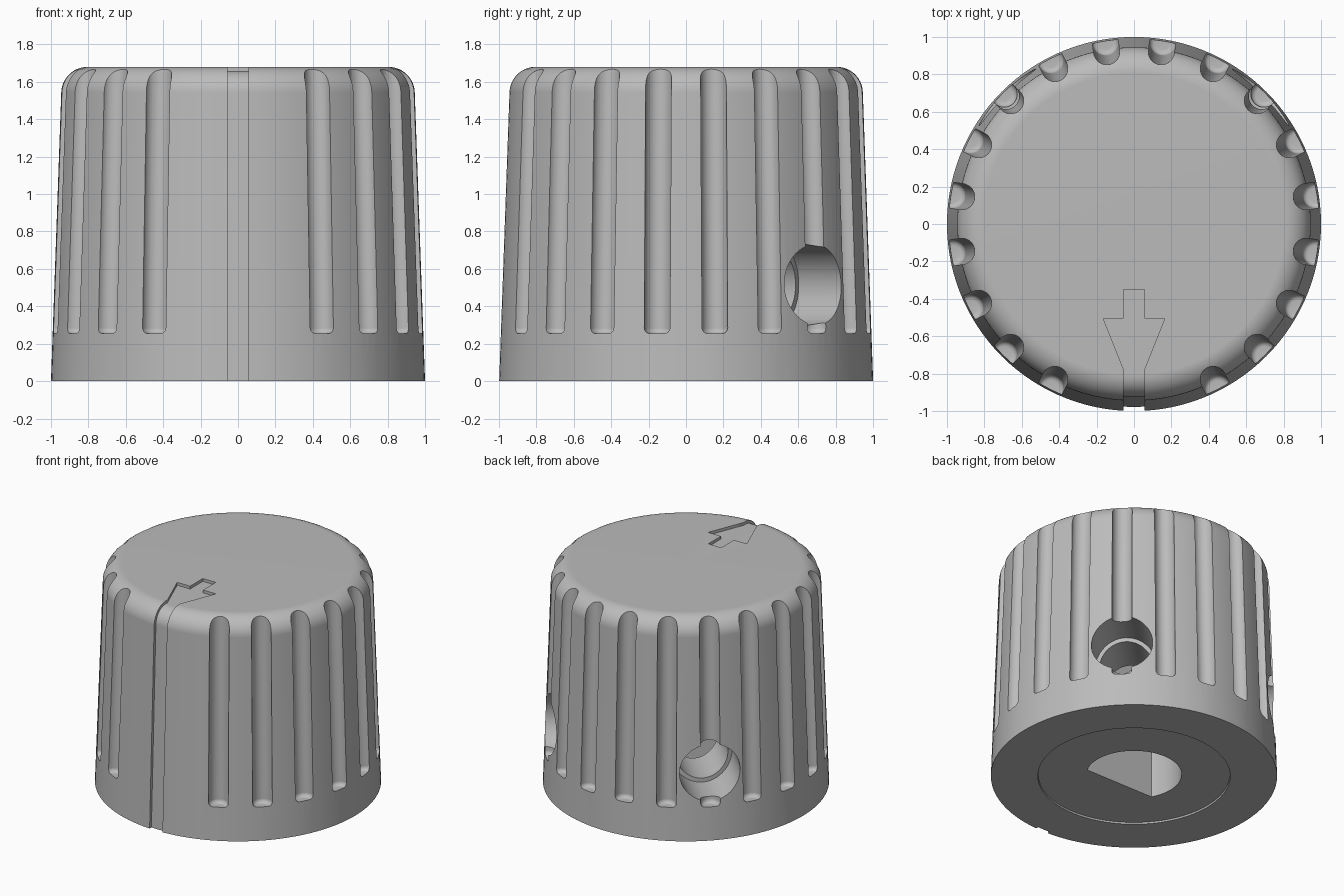
import bpy, bmesh
from math import sin, cos, asin, pi, radians
from mathutils import Matrix

if "Cube" in bpy.data.objects:
    bpy.data.objects.remove(bpy.data.objects["Cube"])

TOP, BASE_R, FILLET = 1.68, 1.0, 0.14
SLOPE = 0.036                      # inward lean of the side wall

grey = bpy.data.materials.new("plain_grey")
grey.use_nodes = True
grey.diffuse_color = (0.5, 0.5, 0.5, 1)
grey.node_tree.nodes["Principled BSDF"].inputs["Base Color"].default_value = (0.5, 0.5, 0.5, 1)


def finish(bm, name):
    bmesh.ops.recalc_face_normals(bm, faces=bm.faces)
    mesh = bpy.data.meshes.new(name)
    bm.to_mesh(mesh)
    bm.free()
    mesh.materials.append(grey)
    obj = bpy.data.objects.new(name, mesh)
    bpy.context.collection.objects.link(obj)
    return obj


def add_lathe(bm, profile, steps, matrix=Matrix()):
    """Revolve (radius, height) points, which start and end on the axis."""
    part = bmesh.new()
    verts = [part.verts.new((r, 0, z)) for r, z in profile]
    edges = [part.edges.new(pair) for pair in zip(verts, verts[1:])]
    bmesh.ops.spin(part, geom=verts + edges, cent=(0, 0, 0), axis=(0, 0, 1),
                   angle=2 * pi, steps=steps, use_merge=False)
    bmesh.ops.remove_doubles(part, verts=part.verts, dist=0.0001)
    part.transform(matrix)
    temp = bpy.data.meshes.new("temp")
    part.to_mesh(temp)
    part.free()
    bm.from_mesh(temp)
    bpy.data.meshes.remove(temp)


def lathe(name, profile, steps=120):
    bm = bmesh.new()
    add_lathe(bm, profile, steps)
    return finish(bm, name)


def prism(name, points, low, high):
    bm = bmesh.new()
    face = bm.faces.new([bm.verts.new((x, y, low)) for x, y in points])
    new = bmesh.ops.extrude_face_region(bm, geom=[face])["geom"]
    bmesh.ops.translate(bm, vec=(0, 0, high - low),
                        verts=[v for v in new if isinstance(v, bmesh.types.BMVert)])
    return finish(bm, name)


def cut(target, cutter):
    """Subtract the cutter and throw it away."""
    mod = target.modifiers.new("cut", 'BOOLEAN')
    mod.operation, mod.solver, mod.object = 'DIFFERENCE', 'EXACT', cutter
    bpy.context.view_layer.objects.active = target
    bpy.ops.object.modifier_apply(modifier=mod.name)
    bpy.data.objects.remove(cutter)


def cap_profile(inset, bottom):
    """Tapered wall with a rounded top shoulder, shrunk by inset."""
    fillet = FILLET - inset
    centre_r, centre_z = 0.805, TOP - FILLET
    arc = [(centre_r + fillet * cos(radians(a)), centre_z + fillet * sin(radians(a)))
           for a in range(2, 91, 8)]
    foot = (BASE_R - inset - SLOPE * bottom, bottom)
    return [(0, bottom), foot] + arc + [(0, TOP - inset)]


def rod(r, low, high):
    return [(0, low), (r, low), (r, high), (0, high)]


def screw_holes(name, r, near, far):
    bm = bmesh.new()
    for az in (45, 135):
        add_lathe(bm, rod(r, near, far), 64,
                  Matrix.Translation((0, 0, 0.515)) @ Matrix.Rotation(radians(az), 4, 'Z')
                  @ Matrix.Rotation(pi / 2, 4, 'Y'))
    return finish(bm, name)


# Outer cap
cap = lathe("knob_cap", cap_profile(0, 0))

# Grip flutes all round, leaving out the two beside the pointer
flute_r, soft, floor = 0.07, 0.03, 0.255
end = [(flute_r - soft + soft * sin(a * pi / 8), floor + soft - soft * cos(a * pi / 8))
       for a in range(5)]
flute = [(0, floor)] + end + [(flute_r, 1.9), (0, 1.9)]
bm = bmesh.new()
for i in range(20):
    az = 9 + 18 * i
    if abs(az - 270) > 10:
        lean = Matrix.Translation((BASE_R - 0.007, 0, 0)) @ Matrix.Rotation(-SLOPE, 4, 'Y')
        add_lathe(bm, flute, 32, Matrix.Rotation(radians(az), 4, 'Z') @ lean)
cut(cap, finish(bm, "flute_cutter"))

# Pointer arrow and front groove of even depth
half = [(0.055, -0.35), (0.055, -0.505), (0.165, -0.505), (0.055, -0.78), (0.055, -1.2)]
arrow = prism("pointer_cutter", half + [(-x, y) for x, y in reversed(half)], -0.1, 1.9)
cut(arrow, lathe("pointer_core", cap_profile(0.022, -0.2)))
cut(cap, arrow)

# Cavity for the insert, and wide screw holes at the back
cut(cap, lathe("cavity_cutter", rod(0.672, -0.2, 1.2)))
cut(cap, screw_holes("screw_hole_cutter", 0.215, 0.5, 1.3))

# Shaft insert with a flat-sided bore and narrower screw holes
insert = lathe("shaft_insert", rod(0.669, 0.012, 1.195))
bore_r = 0.333
start = asin(-0.16 / bore_r)
sweep = [start + (pi - 2 * start) * i / 48 for i in range(49)]
cut(insert, prism("bore_cutter", [(bore_r * cos(a), bore_r * sin(a)) for a in sweep], -0.2, 1.1))
cut(insert, screw_holes("insert_hole_cutter", 0.185, 0.15, 1.0))

# Smooth shading with crisp edges
for obj in (cap, insert):
    bpy.ops.object.select_all(action='DESELECT')
    obj.select_set(True)
    bpy.context.view_layer.objects.active = obj
    bpy.ops.object.shade_smooth_by_angle(angle=radians(30))
    weighted = obj.modifiers.new("even_normals", 'WEIGHTED_NORMAL')
    weighted.keep_sharp = True
